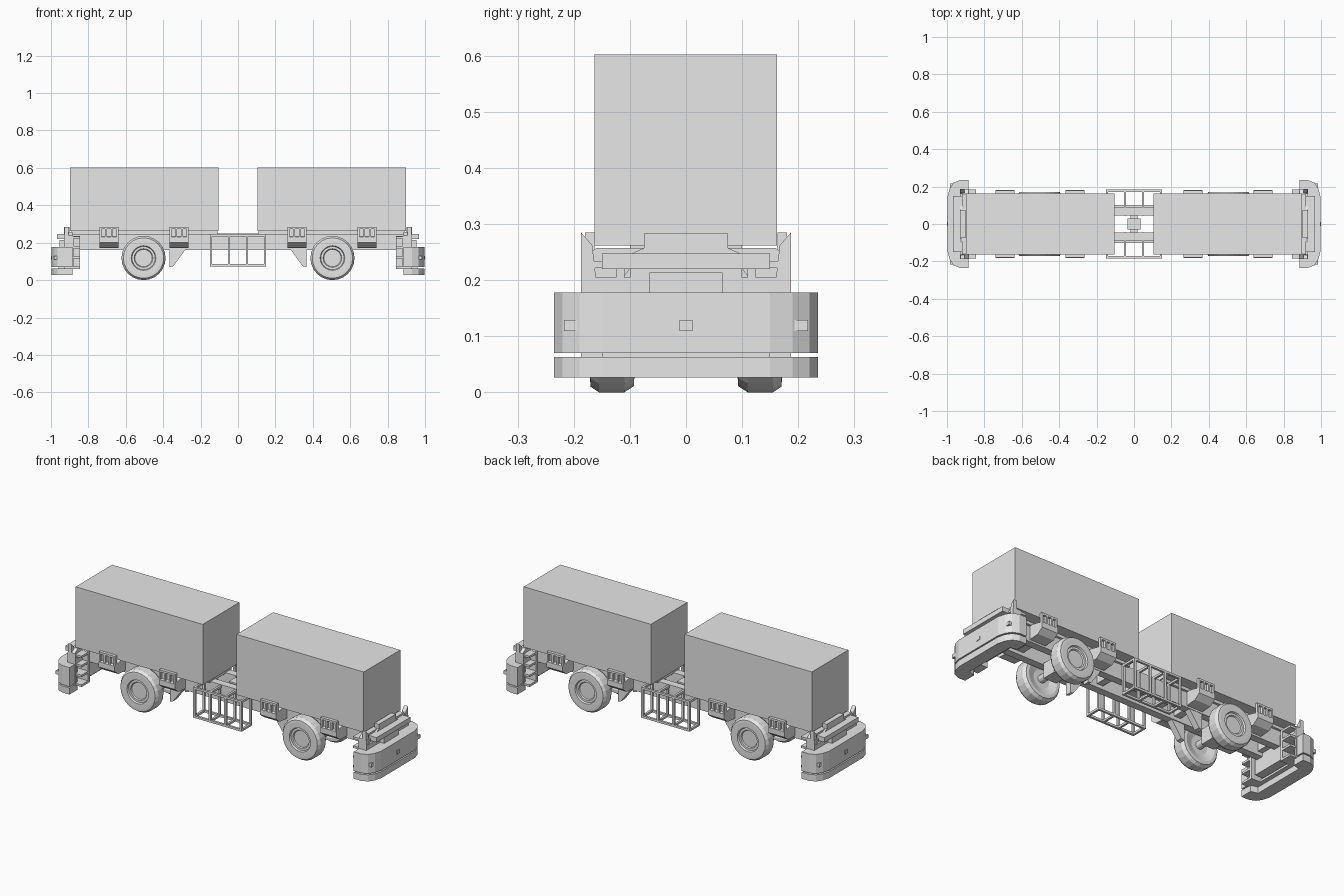
import bpy, bmesh, math
from mathutils import Vector

old = bpy.data.objects.get("Cube")
if old:
    bpy.data.objects.remove(old, do_unlink=True)

grey = bpy.data.materials.new("plain_grey")
grey.use_nodes = True
grey.diffuse_color = (0.8, 0.8, 0.8, 1)
grey.node_tree.nodes["Principled BSDF"].inputs["Base Color"].default_value = (0.8, 0.8, 0.8, 1)


def finish(name, bm):
    bmesh.ops.recalc_face_normals(bm, faces=bm.faces)
    mesh = bpy.data.meshes.new(name)
    bm.to_mesh(mesh)
    bm.free()
    mesh.materials.append(grey)
    ob = bpy.data.objects.new(name, mesh)
    bpy.context.collection.objects.link(ob)
    return ob


def prism(name, pts, axis, a, b):
    """Extrude a 2D outline from a to b along an axis (other axes in x, y, z order)."""
    bm = bmesh.new()

    def place(p, t):
        co = list(p)
        co.insert("xyz".index(axis), t)
        return bm.verts.new(co)
    low = [place(p, a) for p in pts]
    high = [place(p, b) for p in pts]
    bm.faces.new(low)
    bm.faces.new(high)
    for i in range(len(pts)):
        j = (i + 1) % len(pts)
        bm.faces.new((low[i], low[j], high[j], high[i]))
    return finish(name, bm)


def box(name, x0, x1, y0, y1, z0, z1):
    return prism(name, [(x0, y0), (x1, y0), (x1, y1), (x0, y1)], "z", z0, z1)


def bar(name, p, q, t=0.012):
    """Square bar between two points lying along one axis."""
    lo = [min(a, b) - t / 2 for a, b in zip(p, q)]
    hi = [max(a, b) + t / 2 for a, b in zip(p, q)]
    return box(name, lo[0], hi[0], lo[1], hi[1], lo[2], hi[2])


def lathe(name, profile, x, z, side, steps=24):
    """Spin a (radius, y) profile round a crosswise axle."""
    bm = bmesh.new()
    vs = [bm.verts.new((x + r, side * y, z)) for r, y in profile]
    es = [bm.edges.new(e) for e in zip(vs, vs[1:])]
    bmesh.ops.spin(bm, geom=vs + es, cent=Vector((x, 0, z)), axis=Vector((0, 1, 0)),
                   angle=math.tau, steps=steps, use_duplicate=False)
    bmesh.ops.remove_doubles(bm, verts=bm.verts, dist=0.0005)
    return finish(name, bm)


# Chassis rails and central gearbox
for sy in (-1, 1):
    box("chassis_rail", -0.9, 0.9, sy * 0.045, sy * 0.087, 0.16, 0.25)
box("centre_unit", -0.035, 0.035, -0.03, 0.03, 0.17, 0.25)
box("centre_crossbeam", -0.02, 0.02, -0.05, 0.05, 0.18, 0.22)

# Side cages hanging in the gap between the containers
for sy in (-1, 1):
    inner, outer = sy * 0.095, sy * 0.178
    for x in (-0.145, -0.048, 0.048, 0.145):
        bar("cage_top_rod", (x, sy * 0.05, 0.24), (x, outer, 0.24))
        bar("cage_bottom_rod", (x, inner, 0.08), (x, outer, 0.08))
        for y in (inner, outer):
            bar("cage_post", (x, y, 0.08), (x, y, 0.24))
    for y in (inner, outer):
        bar("cage_bottom_rail", (-0.145, y, 0.08), (0.145, y, 0.08))
    bar("cage_top_rail", (-0.145, outer, 0.24), (0.145, outer, 0.24))

TYRE = [(0, 0.156), (0.046, 0.156), (0.05, 0.162), (0.062, 0.162), (0.066, 0.171),
        (0.095, 0.171), (0.108, 0.17), (0.118, 0.155), (0.118, 0.11), (0.107, 0.093),
        (0.09, 0.092), (0.05, 0.105), (0, 0.105)]

# Plan outline of the wraparound bumper, one half then mirrored
HALF = [(0.996, 0.15), (0.985, 0.19), (0.965, 0.22), (0.93, 0.235), (0.885, 0.235),
        (0.885, 0.165), (0.925, 0.155)]

for sx in (-1, 1):
    # Container and the deck carrying it
    box("container", sx * 0.105, sx * 0.897, -0.163, 0.162, 0.262, 0.602)
    box("container_deck", sx * 0.11, sx * 0.89, -0.1, 0.1, 0.245, 0.263)

    # Axle and wheels
    lathe("axle", [(0, -0.11), (0.022, -0.11), (0.022, 0.11), (0, 0.11)], sx * 0.505, 0.118, 1, 12)
    box("differential", sx * 0.465, sx * 0.545, -0.04, 0.04, 0.08, 0.165)
    for sy in (-1, 1):
        lathe("wheel", TYRE, sx * 0.505, 0.118, sy)

    # Wedge brackets below the rails
    for sy in (-1, 1):
        prism("wedge_bracket", [(sx * 0.365, 0.165), (sx * 0.365, 0.07), (sx * 0.345, 0.075),
                                (sx * 0.28, 0.165)], "y", sy * 0.05, sy * 0.085)

    # Crossbeams between the rails
    for x in (0.18, 0.315, 0.69, 0.85):
        box("crossbeam", sx * (x - 0.02), sx * (x + 0.02), -0.05, 0.05, 0.18, 0.24)

    # Container supports with slotted retaining brackets
    for x in (0.315, 0.69):
        for sy in (-1, 1):
            side = [(sy * y, z) for y, z in ((0.08, 0.17), (0.15, 0.175), (0.182, 0.2),
                                             (0.182, 0.23), (0.08, 0.255))]
            prism("support_box", side, "x", sx * (x - 0.05), sx * (x + 0.05))
            y0, y1 = sy * 0.163, sy * 0.18
            box("bracket_back", sx * (x - 0.048), sx * (x + 0.048), y0, sy * 0.167, 0.225, 0.28)
            box("bracket_top", sx * (x - 0.05), sx * (x + 0.05), y0, y1, 0.274, 0.285)
            for k in range(4):
                px = x - 0.045 + k * 0.03
                box("bracket_post", sx * (px - 0.005), sx * (px + 0.005), y0, y1, 0.22, 0.28)

    # Bumper shell and lower lip
    outline = [(sx * x, y) for x, y in HALF] + [(sx * x, -y) for x, y in reversed(HALF)]
    prism("bumper", outline, "z", 0.07, 0.178)
    prism("bumper_lip", outline, "z", 0.026, 0.063)
    box("lip_joint", sx * 0.9, sx * 0.96, -0.15, 0.15, 0.06, 0.072)
    for y in (-0.205, 0, 0.205):
        start = 0.95 if y else 0.99
        end = 0.983 if y else 1.0
        box("marker_light", sx * start, sx * end, y - 0.012, y + 0.012, 0.109, 0.129)

    # Body work above the bumper
    box("bumper_mount", sx * 0.86, sx * 0.93, -0.1, 0.1, 0.08, 0.22)
    box("front_panel", sx * 0.89, sx * 0.955, -0.065, 0.065, 0.175, 0.214)
    box("cross_panel", sx * 0.88, sx * 0.93, -0.187, 0.187, 0.17, 0.205)
    prism("sloped_panel", [(-0.187, 0.2), (-0.115, 0.2), (-0.1, 0.22), (0.1, 0.22),
                           (0.115, 0.2), (0.187, 0.2), (0.187, 0.238), (0.16, 0.257),
                           (-0.16, 0.257), (-0.187, 0.238)], "x", sx * 0.885, sx * 0.92)
    box("top_bar", sx * 0.905, sx * 0.968, -0.15, 0.15, 0.22, 0.247)
    prism("top_hatch", [(-0.1, 0.246), (0.1, 0.246), (0.075, 0.257), (0.075, 0.283),
                        (-0.075, 0.283), (-0.075, 0.257)], "x", sx * 0.902, sx * 0.93)
    for sy in (-1, 1):
        prism("corner_fin", [(sy * 0.187, 0.2), (sy * 0.187, 0.285), (sy * 0.167, 0.262),
                             (sy * 0.16, 0.2)], "x", sx * 0.905, sx * 0.928)
        # Access steps behind the bumper ends
        box("step_back", sx * 0.845, sx * 0.93, sy * 0.11, sy * 0.125, 0.06, 0.235)
        for z in (0.06, 0.115, 0.17, 0.222):
            box("step_tread", sx * 0.845, sx * 0.93, sy * 0.12, sy * 0.185, z, z + 0.012)
        box("step_side", sx * 0.88, sx * 0.93, sy * 0.175, sy * 0.187, 0.06, 0.235)
